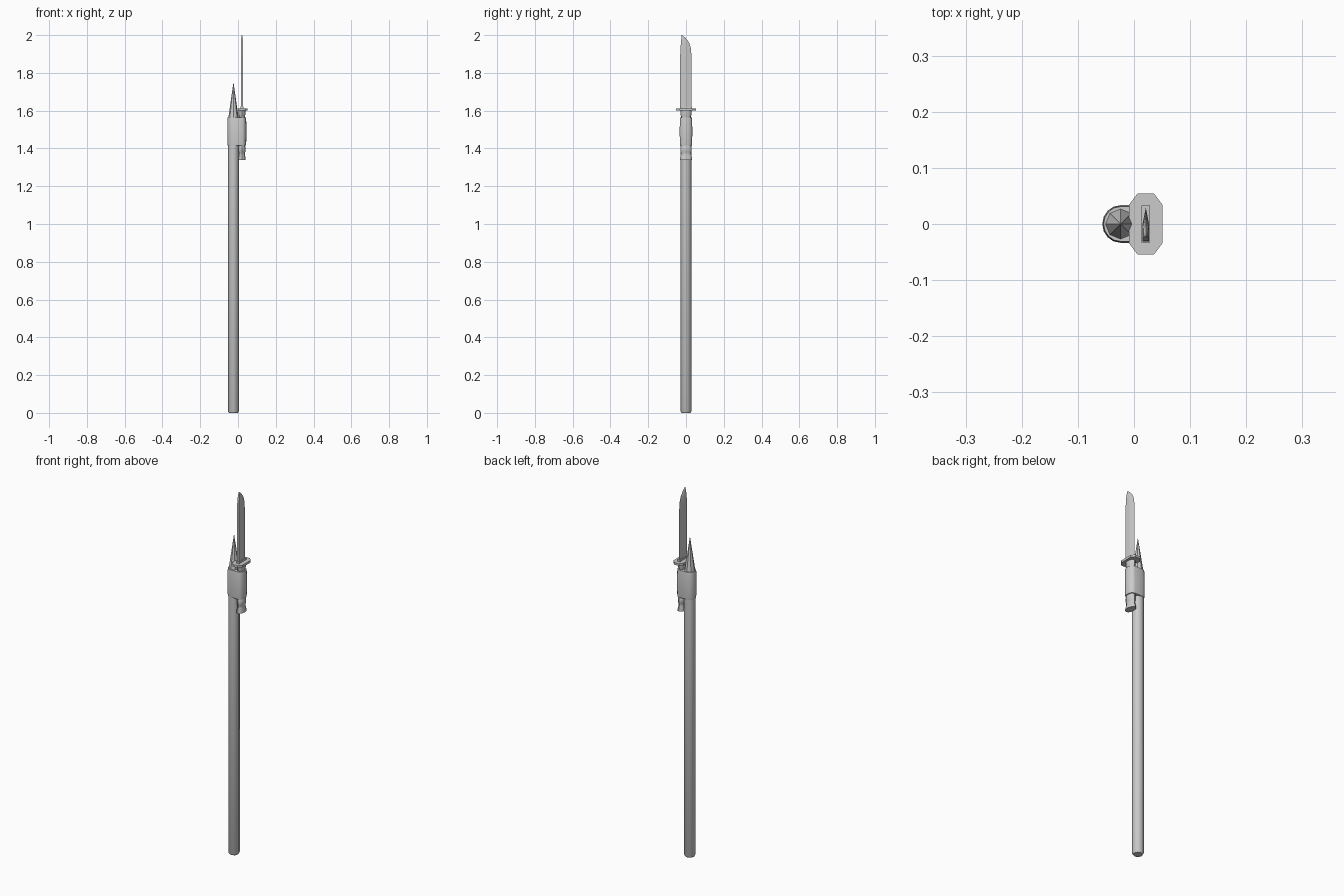
import bpy, bmesh, math
from math import cos, sin, tau

if "Cube" in bpy.data.objects:
    bpy.data.objects.remove(bpy.data.objects["Cube"])

POLE_X, KNIFE_X = -0.024, 0.021


def loft(name, rings, smooth=None):
    """Skin a stack of equal-length rings and cap both ends."""
    bm = bmesh.new()
    loops = [[bm.verts.new(p) for p in r] for r in rings]
    n = len(loops[0])
    for a, b in zip(loops, loops[1:]):
        for i in range(n):
            j = (i + 1) % n
            bm.faces.new((a[i], a[j], b[j], b[i]))
    bm.faces.new(loops[0][::-1])
    bm.faces.new(loops[-1])
    bmesh.ops.remove_doubles(bm, verts=bm.verts, dist=1e-5)
    bmesh.ops.recalc_face_normals(bm, faces=bm.faces)
    me = bpy.data.meshes.new(name)
    bm.to_mesh(me)
    bm.free()
    ob = bpy.data.objects.new(name, me)
    bpy.context.collection.objects.link(ob)
    if smooth:
        bpy.ops.object.select_all(action='DESELECT')
        ob.select_set(True)
        bpy.context.view_layer.objects.active = ob
        bpy.ops.object.shade_smooth_by_angle(angle=math.radians(smooth))
    return ob


def ellipse(cx, rx, ry, z, n):
    return [(cx + rx * cos(tau * i / n), ry * sin(tau * i / n), z) for i in range(n)]


# Wooden pole: eight sides, softened foot
loft("pole", [ellipse(POLE_X, r, r, z, 8) for r, z in
              [(0.024, 0), (0.029, 0.008), (0.029, 1.55)]], 50)

# Sharpened pole end: flat facets
loft("pole_point", [ellipse(POLE_X, r, r, z, 8) for r, z in
                    [(0.029, 1.55), (0.0008, 1.745)]])

# Knife handle with flared pommel, neck and collar (x radius, y radius, z)
handle = [(0.020, 0.033, 1.338), (0.020, 0.033, 1.345), (0.016, 0.028, 1.365),
          (0.016, 0.027, 1.378), (0.019, 0.030, 1.384), (0.019, 0.030, 1.405),
          (0.016, 0.026, 1.415), (0.017, 0.028, 1.49), (0.015, 0.025, 1.568),
          (0.018, 0.029, 1.578), (0.018, 0.029, 1.602)]
loft("knife_handle", [ellipse(KNIFE_X, rx, ry, z, 12) for rx, ry, z in handle], 40)

# Cross guard: chamfered plate
plate = [(0.030, -0.034), (0.030, 0.034), (0.015, 0.054), (-0.015, 0.054),
         (-0.030, 0.034), (-0.030, -0.034), (-0.015, -0.054), (0.015, -0.054)]
loft("guard", [[(KNIFE_X + x, y, z) for x, y in plate] for z in (1.600, 1.612)])

# Blade collar on top of the guard
loft("blade_collar", [[(KNIFE_X + x * 0.0075, y * 0.033, z) for x, y in
                       [(-1, -1), (1, -1), (1, 1), (-1, 1)]] for z in (1.61, 1.622)])

# Blade: thick spine on -y, ground edge on +y (z, spine y, edge y, half thickness)
blade = [(1.61, -0.031, 0.029, 0.006), (1.89, -0.031, 0.029, 0.006),
         (1.93, -0.029, 0.026, 0.006), (1.96, -0.027, 0.017, 0.0055),
         (1.985, -0.024, -0.002, 0.004), (2.0, -0.0225, -0.020, 0.001)]
rings = []
for z, s, e, t in blade:
    m = s + (e - s) * 0.5
    rings.append([(KNIFE_X + x, y, z) for x, y in
                  [(-t, s), (t, s), (t, m), (0, e), (-t, m)]])
loft("blade", rings)


# Binding wrapped round pole and handle
def wrap_ring(z, g):
    ring = []
    for cx, r, ry, a0 in ((0.021, 0.021, 0.031, -90), (POLE_X, 0.030, 0.031, 90)):
        for k in range(9):
            a = math.radians(a0 + 180 * k / 8)
            ring.append((cx + (r + g) * cos(a), (ry + g) * sin(a), z))
    return ring


loft("binding", [wrap_ring(z, g) for z, g in
                 [(1.415, 0), (1.425, 0.0015), (1.49, 0.0025),
                  (1.555, 0.0015), (1.565, 0)]], 40)
